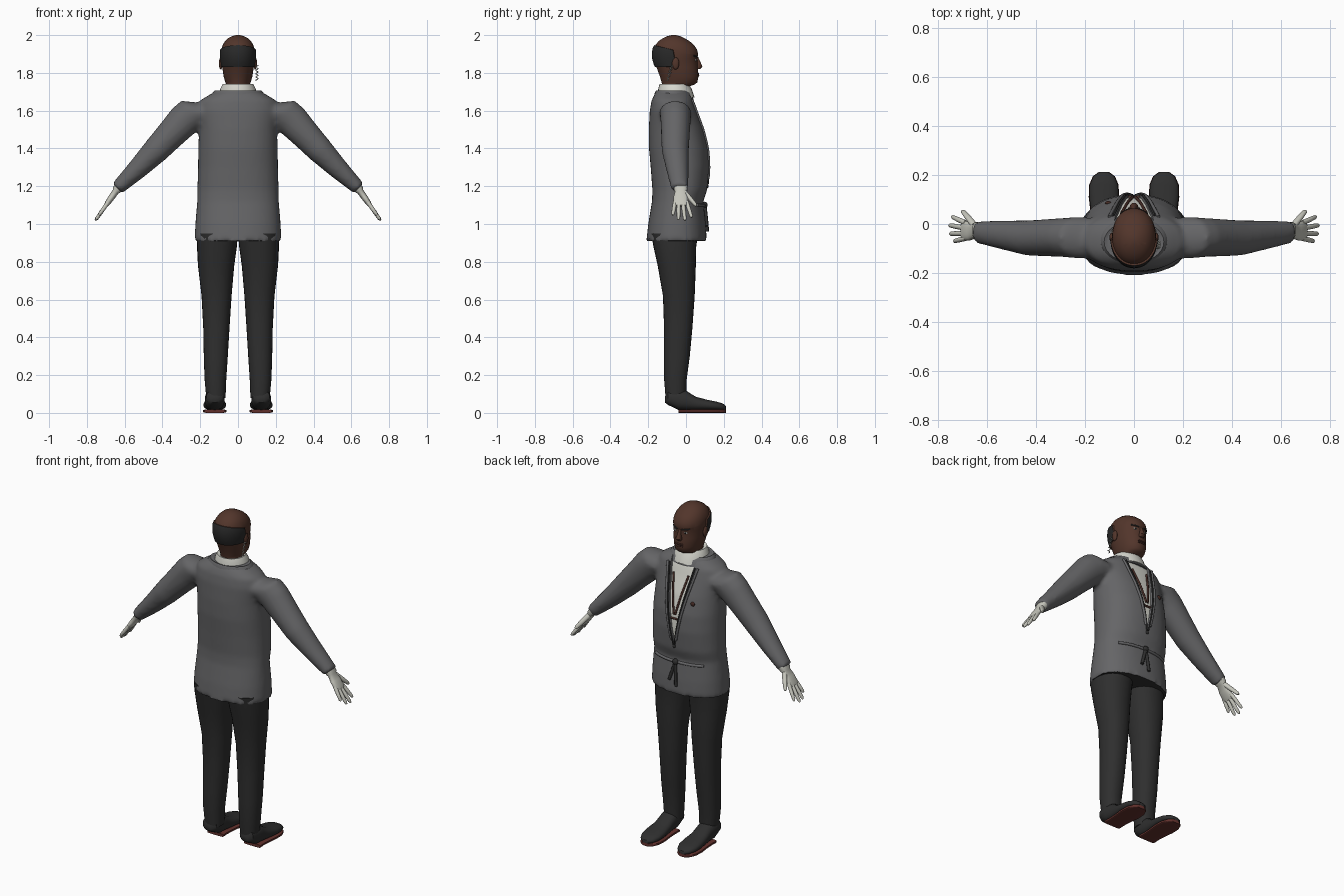
import bpy, bmesh, math
from mathutils import Vector as V
from mathutils.bvhtree import BVHTree

if "Cube" in bpy.data.objects:
    bpy.data.objects.remove(bpy.data.objects["Cube"])


def material(name, *rgb):
    m = bpy.data.materials.new(name)
    m.use_nodes = True
    m.diffuse_color = (*rgb, 1)
    m.node_tree.nodes["Principled BSDF"].inputs["Base Color"].default_value = (*rgb, 1)
    return m


SKIN = material("brown skin", .085, .036, .024)
HAIR = material("dark hair", .022, .022, .022)
GREY = material("grey cloth", .13, .13, .135)
BLACK = material("black cloth", .028, .028, .028)
WHITE = material("off white cloth", .68, .68, .62)
GLOVE = material("pale glove", .56, .56, .5)
STRAP = material("dark brown strap", .06, .024, .018)
SOLE = material("red brown sole", .12, .03, .025)


def finish(bm, name, *mats):
    me = bpy.data.meshes.new(name)
    bmesh.ops.recalc_face_normals(bm, faces=bm.faces)
    bm.to_mesh(me)
    bm.free()
    ob = bpy.data.objects.new(name, me)
    bpy.context.collection.objects.link(ob)
    for m in mats:
        me.materials.append(m)
    smooth(ob)
    return ob


def smooth(ob):
    bpy.ops.object.select_all(action="DESELECT")
    ob.select_set(True)
    bpy.context.view_layer.objects.active = ob
    bpy.ops.object.shade_smooth_by_angle(angle=math.radians(45))


def loft(bm, sections, n=24, e=2.0):
    """Skin rings given as (centre, half axis u, half axis v)."""
    rings = []
    for c, u, v in sections:
        ring = []
        for i in range(n):
            a = math.tau * i / n
            ca, sa = math.cos(a), math.sin(a)
            ca = math.copysign(abs(ca) ** (2 / e), ca)
            sa = math.copysign(abs(sa) ** (2 / e), sa)
            ring.append(bm.verts.new(V(c) + V(u) * ca + V(v) * sa))
        rings.append(ring)
    for r, q in zip(rings, rings[1:]):
        for i in range(n):
            j = (i + 1) % n
            bm.faces.new((r[i], r[j], q[j], q[i]))
    bm.faces.new(rings[0])
    bm.faces.new(rings[-1])


def upright(rows, x=0):
    """Rows of z, half width, back y, front y."""
    return [((x, (b + f) / 2, z), (w, 0, 0), (0, (f - b) / 2, 0)) for z, w, b, f in rows]


def part(name, mat, sections, n=24, e=2.0):
    bm = bmesh.new()
    loft(bm, sections, n, e)
    return finish(bm, name, mat)


def cut(bm, co, no):
    bmesh.ops.bisect_plane(bm, geom=bm.verts[:] + bm.edges[:] + bm.faces[:],
                           plane_co=co, plane_no=no, dist=1e-5)


def recolour(bm, rule, index, depth):
    faces = [f for f in bm.faces if rule(f.calc_center_median(), f.normal)]
    bmesh.ops.inset_region(bm, faces=faces, thickness=.002, depth=depth)
    for f in faces:
        f.material_index = index


def cord(name, mat, pts, r):
    cu = bpy.data.curves.new(name, "CURVE")
    cu.dimensions = "3D"
    cu.bevel_depth, cu.bevel_resolution, cu.use_fill_caps = r, 2, True
    sp = cu.splines.new("POLY")
    sp.points.add(len(pts) - 1)
    for p, q in zip(sp.points, pts):
        p.co = (*q, 1)
    cu.materials.append(mat)
    ob = bpy.data.objects.new(name, cu)
    bpy.context.collection.objects.link(ob)


def ball(name, mat, c, x, y, z):
    bm = bmesh.new()
    bmesh.ops.create_uvsphere(bm, u_segments=16, v_segments=10, radius=1)
    bmesh.ops.scale(bm, vec=(x, y, z), verts=bm.verts)
    bmesh.ops.translate(bm, vec=c, verts=bm.verts)
    finish(bm, name, mat)


def front(tree, x, z):
    hit = tree.ray_cast(V((x, 1, z)), V((0, -1, 0)))[0]
    return hit or V((x, 0, z))


def line_on(tree, a, b, lift=.002, n=14):
    out = []
    for i in range(n + 1):
        p = V(a).lerp(V(b), i / n)
        out.append(front(tree, p.x, p.y) + V((0, lift, 0)))
    return out


# Jacket: torso and sleeves fused into one skin
bm = bmesh.new()
loft(bm, upright([(.91, .23, -.21, .11), (1.0, .226, -.2, .105), (1.12, .216, -.18, .092),
                  (1.18, .215, -.178, .112), (1.3, .212, -.187, .122), (1.4, .21, -.196, .117),
                  (1.5, .207, -.197, .095), (1.6, .215, -.192, .06), (1.655, .2, -.182, .043),
                  (1.685, .15, -.168, .03), (1.705, .11, -.155, .015)]), 40, 2.25)
for s in (-1, 1):
    arm = [(.15, 1.58, .088, -.06, .085), (.235, 1.588, .09, -.056, .084), (.285, 1.55, .087, -.055, .08),
           (.36, 1.47, .077, -.056, .076), (.435, 1.39, .069, -.057, .072),
           (.53, 1.293, .054, -.046, .06), (.64, 1.188, .036, -.033, .046)]
    loft(bm, [((s * x, y, z), (s * r * .72, 0, r * .72), (0, ry, 0)) for x, z, r, y, ry in arm])
jacket = finish(bm, "jacket", GREY, WHITE, BLACK)
mod = jacket.modifiers.new("fuse", "REMESH")
mod.mode, mod.voxel_size = "VOXEL", .013
mod = jacket.modifiers.new("soften", "SMOOTH")
mod.iterations = 4
bpy.context.view_layer.update()
fused = bpy.data.meshes.new_from_object(jacket.evaluated_get(bpy.context.evaluated_depsgraph_get()))
jacket.modifiers.clear()

# Shirt opening cut as a V in the chest, dark underside at the hem
APEX, TOP, HALF = 1.21, 1.7, .082
bm = bmesh.new()
bm.from_mesh(fused)
for s in (-1, 1):
    cut(bm, (0, 0, APEX), (TOP - APEX, 0, s * HALF))
bm.normal_update()
for f in bm.faces:
    f.material_index = 2 if f.normal.z < -.8 and f.calc_center_median().z < .95 else 0
recolour(bm, lambda c, n: c.y > -.01 and n.y > 0 and abs(c.x) < (c.z - APEX) * HALF / (TOP - APEX),
         1, -.01)
tree = BVHTree.FromBMesh(bm)
bm.to_mesh(jacket.data)
bm.free()
smooth(jacket)

for s in (-1, 1):
    cord("lapel_edge", BLACK, line_on(tree, (s * .004, APEX), (s * (HALF + .002), 1.66)), .0045)
    cord("lapel_fold", GREY, line_on(tree, (s * .016, APEX + .03), (s * .1, 1.66)), .007)
    cord("braces_strap", STRAP, line_on(tree, (s * .005, 1.39), (s * .05, 1.61), .003), .006)
cord("braces_bar", STRAP, line_on(tree, (-.024, 1.365), (.024, 1.365), .003), .006)
cord("waist_cord", GREY, line_on(tree, (-.16, 1.1), (.16, 1.1)), .008)
for x, z in ((.035, .99), (-.012, .96)):
    cord("cord_tail", BLACK, line_on(tree, (0, 1.1), (x, z), .006), .009)
ball("cord_knot", BLACK, front(tree, 0, 1.1) + V((0, .006, 0)), .018, .014, .018)
ball("jacket_button", BLACK, front(tree, 0, 1.2), .011, .006, .011)
ball("lapel_pin", STRAP, front(tree, -.105, 1.47), .013, .008, .013)

# Collars
part("jacket_collar", GREY, upright([(1.66, .145, -.172, .04), (1.695, .135, -.165, .028),
                                    (1.708, .122, -.158, .012), (1.7, .1, -.145, 0)]), 32)
part("shirt_collar", WHITE, upright([(1.67, .1, -.15, .045), (1.715, .094, -.147, .03),
                                    (1.742, .08, -.14, .014), (1.735, .06, -.12, 0)]), 32)

# Head with a band of hair around the back and sides
bm = bmesh.new()
loft(bm, upright([(1.69, .066, -.12, 0), (1.725, .066, -.125, .008), (1.738, .062, -.127, .045),
                  (1.75, .067, -.129, .06), (1.78, .076, -.138, .066), (1.82, .082, -.152, .064),
                  (1.85, .085, -.165, .061), (1.875, .088, -.172, .06), (1.9, .09, -.174, .064),
                  (1.925, .088, -.171, .058), (1.95, .08, -.16, .04), (1.97, .067, -.143, .016),
                  (1.985, .05, -.12, -.01), (1.995, .03, -.097, -.032), (2, .01, -.075, -.055)]), 48, 2.1)
for co, no in (((0, 0, 1.832), (0, 0, 1)), ((0, 0, 1.905), (0, .25, 1)), ((0, -.055, 1.86), (0, 1, .2))):
    cut(bm, co, no)
bmesh.ops.recalc_face_normals(bm, faces=bm.faces)
recolour(bm, lambda c, n: c.z > 1.832 and c.z - 1.905 + .25 * c.y < 0
         and c.y + .055 + .2 * (c.z - 1.86) < 0, 1, .007)
face = BVHTree.FromBMesh(bm)
finish(bm, "head", SKIN, HAIR)

# Face
part("nose", SKIN, [((0, .056, 1.885), (.008, 0, 0), (0, .008, 0)), ((0, .064, 1.855), (.01, 0, 0), (0, .014, 0)),
                    ((0, .068, 1.832), (.018, 0, 0), (0, .019, 0)), ((0, .062, 1.82), (.014, 0, 0), (0, .012, 0))], 16)
for z in (1.786, 1.796):
    cord("lip", STRAP, line_on(face, (-.024, z), (.024, z), 0), .005)
for s in (-1, 1):
    eye = front(face, s * .034, 1.868)
    ball("eye", WHITE, eye, .013, .004, .006)
    ball("pupil", HAIR, eye + V((0, .002, 0)), .005, .004, .005)
    cord("eyebrow", HAIR, line_on(face, (s * .015, 1.884), (s * .055, 1.89), .001), .004)
    ball("ear", SKIN, (s * .091, -.055, 1.85), .01, .019, .032)

# Coiled earpiece wire on one side
cord("earpiece_wire", WHITE, [(.1 + .006 * math.cos(i), -.075 - .0008 * i + .006 * math.sin(i), 1.84 - .0028 * i)
                              for i in range(30)], .0025)

for s in (-1, 1):
    # Trouser legs: rows of z, inner x, outer x, back y, front y
    leg = [(.95, .0, .218, -.185, .065), (.88, .006, .217, -.172, .054), (.78, .02, .212, -.15, .052),
           (.62, .034, .193, -.122, .046), (.45, .045, .184, -.116, .034), (.3, .054, .181, -.117, .02),
           (.18, .062, .177, -.116, .004), (.08, .066, .168, -.108, 0)]
    part("trouser_leg", BLACK, [((s * (a + b) / 2, (k + f) / 2, z), ((b - a) / 2, 0, 0), (0, (f - k) / 2, 0))
                                for z, a, b, k, f in leg], 28, 2.2)
    # Shoe: rows of y, half width, bottom z, top z
    shoe = [(-.112, .02, .055, .085), (-.095, .045, .042, .12), (-.04, .052, .016, .125), (.0, .05, .014, .118),
            (.05, .053, .014, .086), (.11, .06, .014, .07), (.16, .058, .014, .06), (.195, .043, .014, .05),
            (.212, .02, .016, .036)]
    part("shoe", BLACK, [((s * .123, y, (b + t) / 2), (w, 0, 0), (0, 0, (t - b) / 2)) for y, w, b, t in shoe], 24, 2.4)
    part("shoe_sole", SOLE, [((s * .123, y, .009), (w + .002, 0, 0), (0, 0, .009))
                             for y, w, b, t in shoe[2:]], 24, 5)

    # Gloved hand laid out along the forearm
    along, thick = V((s * .575, 0, -.818)), V((s * .818, 0, .575))
    wrist = V((s * .635, 0, 1.19))

    def at(t, y):
        return wrist + along * t + V((0, y, 0))

    palm = [(-.03, .033, .026), (.012, .036, .024), (.022, .03, .018), (.06, .039, .017), (.1, .04, .014), (.115, .034, .01)]
    part("glove_palm", GLOVE, [(at(t, -.028), (0, w, 0), thick * h) for t, w, h in palm], 20, 2.4)
    for y, tip, end in ((-.058, -.07, .175), (-.038, -.04, .205), (-.017, -.005, .21), (.004, .03, .19)):
        part("glove_finger", GLOVE, [(at(.09 + (end - .09) * k, y + (tip - y) * k), (0, r, 0), thick * r)
                                     for k, r in ((0, .011), (.5, .0105), (.9, .009), (1, .004))], 12)
    part("glove_thumb", GLOVE, [(at(.03 + .085 * k, -.005 + .06 * k), along * r * .6 - V((0, r * .6, 0)), thick * r)
                                for k, r in ((0, .015), (.5, .014), (.9, .011), (1, .005))], 12)
